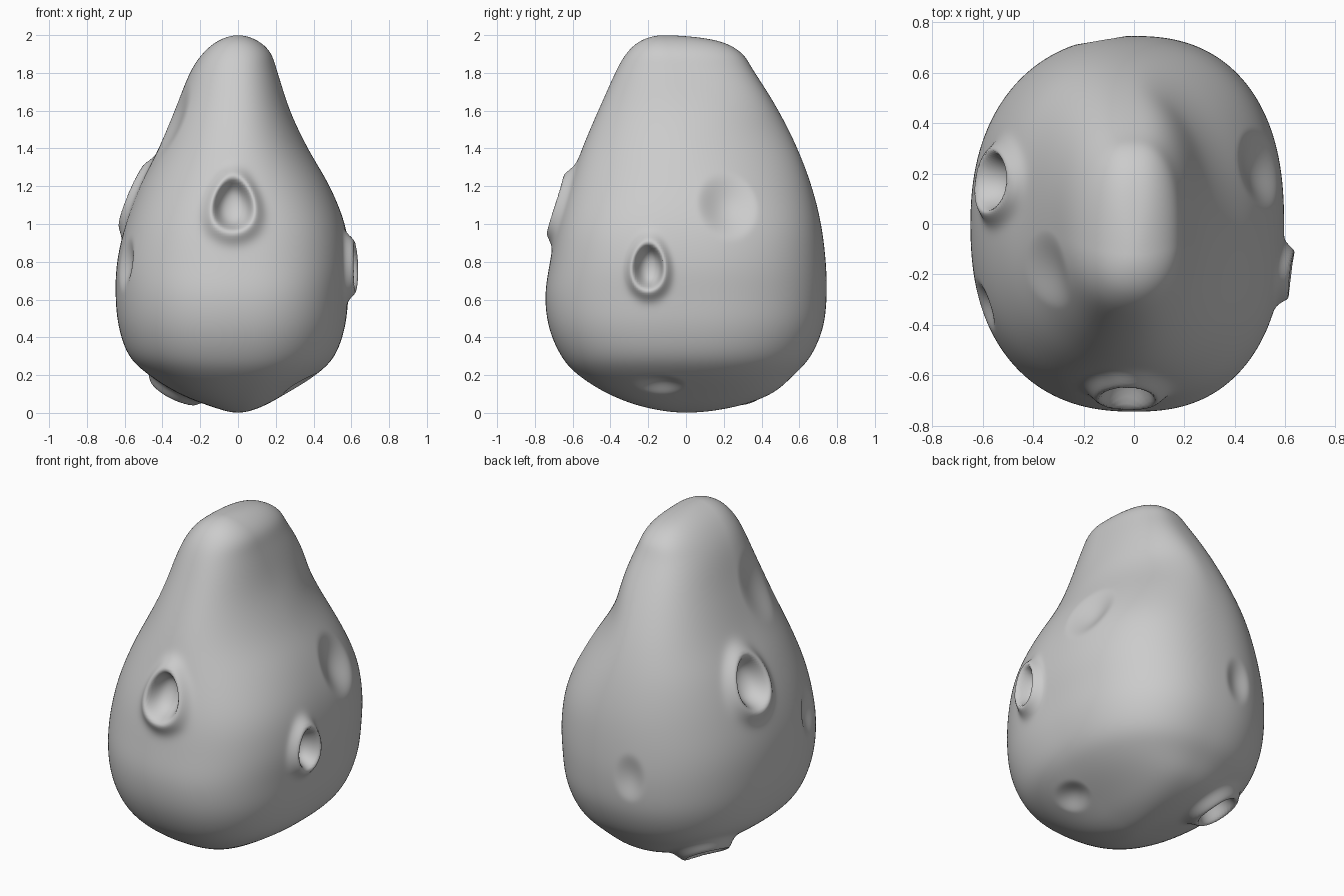
import bpy, bmesh
from math import cos, sin, pi, exp, sqrt
from mathutils import Vector

if "Cube" in bpy.data.objects:
    bpy.data.objects.remove(bpy.data.objects["Cube"])

STEPS, SEGS = 14, 400

# Body profile: height, reach to -x, +x, -y, +y
ROWS = [
    (0.00, 0.00, 0.00, 0.00, 0.00), (0.03, 0.13, 0.12, 0.22, 0.25),
    (0.10, 0.31, 0.25, 0.41, 0.45), (0.20, 0.47, 0.41, 0.57, 0.57),
    (0.30, 0.575, 0.51, 0.66, 0.66), (0.45, 0.63, 0.565, 0.725, 0.725),
    (0.62, 0.648, 0.585, 0.745, 0.745), (0.80, 0.64, 0.595, 0.72, 0.74),
    (1.00, 0.595, 0.565, 0.68, 0.715), (1.20, 0.52, 0.485, 0.62, 0.665),
    (1.40, 0.42, 0.37, 0.55, 0.59), (1.60, 0.335, 0.275, 0.465, 0.49),
    (1.80, 0.255, 0.21, 0.375, 0.365), (1.91, 0.18, 0.17, 0.31, 0.29),
    (1.975, 0.095, 0.095, 0.23, 0.15), (2.00, 0.00, 0.00, 0.00, 0.00)]


def axis_y(z):
    # the axis leans to the front near the summit
    return -0.12 * max(z / 2, 0) ** 6


def spline(p0, p1, p2, p3, t):
    return 0.5 * (2 * p1 + (p2 - p0) * t + (2 * p0 - 5 * p1 + 4 * p2 - p3) * t * t
                  + (3 * p1 - p0 - 3 * p2 + p3) * t ** 3)


def rings():
    flip = lambda r: (r[0],) + tuple(-v for v in r[1:])
    rel = [(z, l, r, (f + axis_y(z) if f else 0), (b - axis_y(z) if b else 0))
           for z, l, r, f, b in ROWS]
    pts = [flip(rel[1])] + rel + [flip(rel[-2])]
    for i in range(1, len(pts) - 2):
        for k in range(STEPS):
            if i == 1 and k == 0:
                continue
            yield [spline(*(pts[i + j][c] for j in (-1, 0, 1, 2)), k / STEPS) for c in range(5)]


# Squareness of each quarter of the cross-section: low, neck, summit
SQUARE = {(1, 1): (2.4, 1.8, 2.5), (1, -1): (2.45, 2.0, 2.1),
          (-1, 1): (2.25, 2.5, 2.5), (-1, -1): (2.35, 2.15, 2.15)}


def ease(z, lo, hi):
    t = min(max((z - lo) / (hi - lo), 0), 1)
    return t * t * (3 - 2 * t)


def squareness(cx, cy, z):
    low, neck, summit = SQUARE[cx, cy]
    return low + (neck - low) * ease(z, 0.9, 1.45) + (summit - neck) * ease(z, 1.45, 1.75)


# Lumpy pear-shaped body
bm = bmesh.new()
loops = []
for z, left, right, front, back in rings():
    loop = []
    for k in range(SEGS):
        a = 2 * pi * (k + 0.5) / SEGS
        c, s = cos(a), sin(a)
        n = squareness(1 if c > 0 else -1, 1 if s > 0 else -1, z)
        rx, ry = max(right if c > 0 else left, 1e-4), max(back if s > 0 else front, 1e-4)
        r = (abs(c / rx) ** n + abs(s / ry) ** n) ** (-1 / n)
        loop.append(bm.verts.new((r * c, r * s + axis_y(z), z)))
    loops.append(loop)
for lo, hi in zip(loops, loops[1:]):
    for k in range(SEGS):
        j = (k + 1) % SEGS
        bm.faces.new((lo[k], lo[j], hi[j], hi[k]))
bottom, top = bm.verts.new((0, 0, 0)), bm.verts.new((0, axis_y(2), 2))
for k in range(SEGS):
    j = (k + 1) % SEGS
    bm.faces.new((bottom, loops[0][j], loops[0][k]))
    bm.faces.new((top, loops[-1][k], loops[-1][j]))


def relax(times):
    for _ in range(times):
        bmesh.ops.smooth_vert(bm, verts=bm.verts, factor=0.5, use_axis_x=True,
                              use_axis_y=True, use_axis_z=True)
    bm.normal_update()


relax(30)


def crater(near, a, b, lip, depth, taper=0.0, level=1.0):
    """Push a bowl of radii a, b into the body, with an optional raised lip."""
    near = Vector(near)
    seat = min(bm.verts, key=lambda v: (v.co - near).length_squared)
    mid, n = seat.co.copy(), seat.normal.copy()
    u = Vector((0, 0, 1)).cross(n).normalized()
    w = n.cross(u)
    out = Vector((n.x, n.y, n.z * level)).normalized()
    for vert in bm.verts:
        rel = vert.co - mid
        if rel.length_squared > (3 * b) ** 2 or vert.normal.dot(n) < 0:
            continue
        y = rel.dot(w) / b
        x = rel.dot(u) / (a * (1 - taper * max(-1, min(1, y))))
        d = sqrt(x * x + y * y)
        push = lip * exp(-((d - 1) / (0.36 if d > 1 else 0.26)) ** 2)
        if d < 1:
            push -= depth * (1 - d * d) ** (1.0 if lip else 1.8)
        vert.co += out * push


# Craters with raised lips: front, right, left, underside
crater((-0.03, -0.66, 1.11), 0.11, 0.15, 0.05, 0.07, 0.2, 0.4)
crater((0.60, -0.20, 0.78), 0.085, 0.125, 0.05, 0.07, 0.1)
crater((-0.54, 0.17, 1.15), 0.12, 0.16, 0.045, 0.08, 0.1, 0.6)
crater((-0.34, 0.30, 0.13), 0.12, 0.12, 0.055, 0.07)
# Soft dents without lips
crater((0.52, 0.22, 1.11), 0.17, 0.20, 0, 0.05)
crater((0.33, -0.14, 0.15), 0.14, 0.10, 0, 0.03)
crater((-0.58, -0.32, 0.78), 0.11, 0.15, 0, 0.035)
crater((-0.13, 0.73, 0.67), 0.10, 0.15, 0, 0.025)
crater((-0.34, -0.18, 1.55), 0.16, 0.22, 0, 0.025)
relax(2)

me = bpy.data.meshes.new("boulder")
bm.to_mesh(me)
bm.free()
me.shade_smooth()
bpy.context.collection.objects.link(bpy.data.objects.new("boulder", me))
